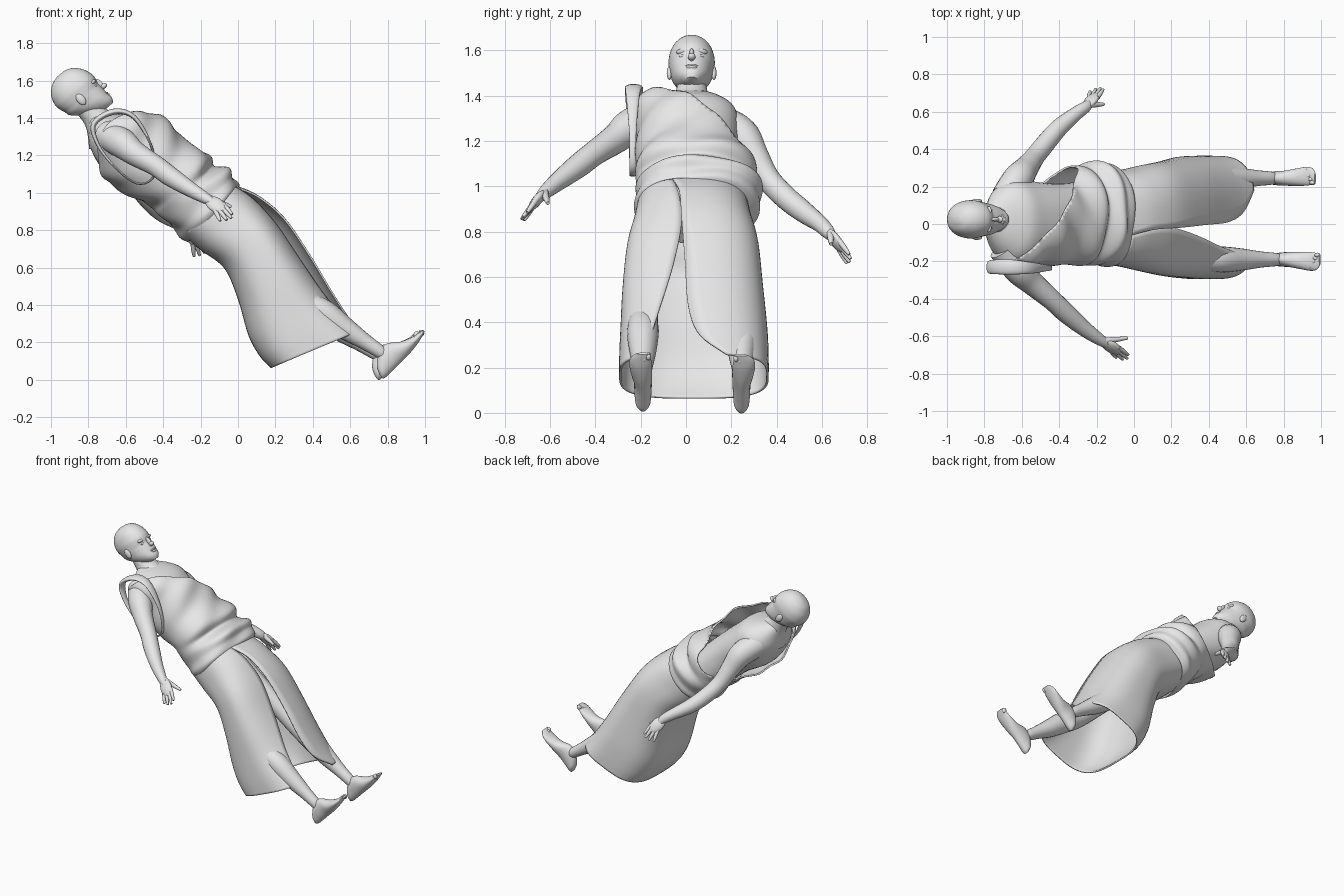
import bpy, bmesh, math
from mathutils import Vector as V, Matrix

if "Cube" in bpy.data.objects:
    bpy.data.objects.remove(bpy.data.objects["Cube"])

clay = bpy.data.materials.new("pale grey")
clay.diffuse_color = (0.8, 0.8, 0.8, 1)
clay.use_nodes = True
clay.node_tree.nodes["Principled BSDF"].inputs["Base Color"].default_value = clay.diffuse_color


def finish(name, bm, thick=0):
    bmesh.ops.recalc_face_normals(bm, faces=bm.faces)
    me = bpy.data.meshes.new(name)
    bm.to_mesh(me)
    bm.free()
    me.materials.append(clay)
    ob = bpy.data.objects.new(name, me)
    bpy.context.collection.objects.link(ob)
    for p in me.polygons:
        p.use_smooth = True
    if thick:
        m = ob.modifiers.new("thickness", 'SOLIDIFY')
        m.thickness, m.offset = thick, 0
    bpy.ops.object.select_all(action='DESELECT')
    ob.select_set(True)
    bpy.context.view_layer.objects.active = ob
    bpy.ops.object.shade_smooth_by_angle(angle=math.radians(50))
    return ob


def spline(keys, sub, closed=False):
    """Smooth interpolation through lists of numbers."""
    out, n = [], len(keys)
    pick = (lambda i: keys[i % n]) if closed else (lambda i: keys[max(0, min(n - 1, i))])
    for i in range(n if closed else n - 1):
        for s in range(sub):
            t = s / sub
            out.append([b + (c - a) * (t / 2) + (a * 2 - b * 5 + c * 4 - d) * (t * t / 2)
                        + (b * 3 - a - c * 3 + d) * (t ** 3 / 2)
                        for a, b, c, d in zip(pick(i - 1), pick(i), pick(i + 1), pick(i + 2))])
    if not closed:
        out.append(keys[-1])
    return out


def skin(rings, around=True, along=False, caps=True):
    bm = bmesh.new()
    vs = [[bm.verts.new(p) for p in r] for r in rings]
    n = len(vs[0])
    for i in range(len(vs) if along else len(vs) - 1):
        a, b = vs[i], vs[(i + 1) % len(vs)]
        for j in range(n if around else n - 1):
            k = (j + 1) % n
            bm.faces.new((a[j], a[k], b[k], b[j]))
    if caps and around and not along:
        bm.faces.new(vs[0])
        bm.faces.new(vs[-1])
    return bm


def power(v, e):
    return math.copysign(abs(v) ** e, v)


def loft(secs, n=40, sub=5, e=1.0, caps=True, slit=False):
    """Sections: back x, back z, front x, front z, centre y, half width
    (+ slit y pair, right panel flattening, roundness)."""
    rings = []
    for s in spline(secs, sub):
        c = V(((s[0] + s[2]) / 2, s[4], (s[1] + s[3]) / 2))
        a = V(((s[2] - s[0]) / 2, 0, (s[3] - s[1]) / 2))
        b = V((0, s[5], 0))
        t0, t1 = 0, 2 * math.pi * (n - 1) / n
        if slit:
            e = s[9]
            y = [max(-1, min(1, (v - s[4]) / s[5])) for v in s[6:8]]
            t0 = math.asin(power(y[1], 1 / e))
            t1 = 2 * math.pi + math.asin(power(y[0], 1 / e))
        ring = []
        for j in range(n):
            t = t0 + (t1 - t0) * j / (n - 1)
            f = s[8] if slit and t > math.pi and math.cos(t) > 0 else 1
            ring.append(c + a * f * power(math.cos(t), e) + b * power(math.sin(t), e))
        rings.append(ring)
    return skin(rings, around=not slit, caps=caps)


def tube(pts, n=20, sub=5, flat=1.0, closed=False):
    """Points: x, y, z, radius."""
    k = spline(pts, sub, closed)
    rings = []
    for i, p in enumerate(k):
        nxt = k[(i + 1) % len(k)] if closed else k[min(i + 1, len(k) - 1)]
        prv = k[i - 1] if closed or i else k[0]
        t = (V(nxt[:3]) - V(prv[:3])).normalized()
        a = t.cross(V((0, 1, 0))).normalized()
        b = t.cross(a)
        rings.append([V(p[:3]) + (a * math.cos(q) * flat + b * math.sin(q)) * p[3]
                      for q in (2 * math.pi * j / n for j in range(n))])
    return skin(rings, along=closed)


def blob(name, c, r, axes=Matrix.Identity(3)):
    bm = bmesh.new()
    bmesh.ops.create_uvsphere(bm, u_segments=20, v_segments=12, radius=1)
    for v in bm.verts:
        v.co = V(c) + axes @ V((v.co.x * r[0], v.co.y * r[1], v.co.z * r[2]))
    return finish(name, bm)


# Head, built in its own tilted frame: forward f, up h
N, U, HC = V((.76, 0, .65)), V((-.65, 0, .76)), V((-.865, .025, 1.537))
AX = Matrix((N, V((0, 1, 0)), U)).transposed()
def hp(f, y, h): return HC + N * f + U * h + V((0, y, 0))

head = []
for fb, ff, h, w in [(-.025, .025, .13, .018), (-.075, .07, .112, .06), (-.115, .108, .07, .09),
                     (-.13, .127, .02, .102), (-.125, .126, -.015, .1), (-.115, .119, -.04, .096),
                     (-.105, .122, -.07, .09), (-.06, .124, -.11, .078), (-.01, .127, -.145, .056),
                     (.06, .115, -.17, .028)]:
    b, f = hp(fb, 0, h), hp(ff, 0, h)
    head.append((b.x, b.z, f.x, f.z, HC.y, w))
finish("head", loft(head, e=.95))
finish("neck", tube([(-.85, .025, 1.50, .062), (-.79, .025, 1.44, .066), (-.745, .025, 1.385, .08),
                     (-.69, .02, 1.31, .13)]))
blob("nose_bridge", hp(.123, 0, -.05), (.018, .011, .036), AX)
blob("nose_tip", hp(.134, 0, -.07), (.02, .017, .014), AX)
blob("upper_lip", hp(.119, 0, -.109), (.011, .028, .007), AX)
blob("lower_lip", hp(.119, 0, -.12), (.011, .024, .008), AX)
for s, side in ((-1, "right"), (1, "left")):
    blob(side + "_brow", hp(.103, s * .038, -.016), (.018, .032, .012), AX)
    blob(side + "_eye", hp(.1, s * .037, -.04), (.012, .018, .008), AX)
    blob(side + "_ear", hp(-.005, s * .098, -.045), (.022, .012, .035), AX)

# Bare torso
finish("torso", loft([(-.80, 1.41, -.70, 1.425, .03, .06), (-.80, 1.33, -.63, 1.42, .02, .15),
                      (-.785, 1.23, -.54, 1.40, .01, .215), (-.70, 1.10, -.45, 1.33, .01, .22),
                      (-.53, 1.0, -.31, 1.21, .02, .195), (-.36, .86, -.16, 1.07, .03, .2),
                      (-.24, .75, -.06, .96, .03, .21)], e=.9))

# Wrapped upper cloth with a rolled waist, trimmed along one diagonal plane
bm = loft([(-.82, 1.30, -.63, 1.455, .0, .22), (-.80, 1.21, -.49, 1.435, .0, .235),
           (-.73, 1.09, -.38, 1.385, .02, .24), (-.60, 1.0, -.27, 1.265, .03, .245),
           (-.46, .93, -.155, 1.2, .045, .262), (-.42, .89, -.135, 1.135, .05, .26),
           (-.38, .85, -.05, 1.13, .055, .275), (-.33, .80, -.03, 1.085, .05, .265),
           (-.30, .765, .0, 1.045, .05, .272), (-.26, .745, -.01, 1.01, .04, .245)],
          n=90, sub=8, e=.92, caps=False)
for v in bm.verts:
    fold = math.sin(38 * (v.co.x * .62 - v.co.z * .5 + v.co.y * .45))
    c = V((v.co.x, .02, v.co.z))
    v.co += (v.co - c) * .02 * fold + N * .007 * fold
bmesh.ops.bisect_plane(bm, geom=bm.verts[:] + bm.edges[:] + bm.faces[:],
                       plane_co=(-.6, -.17, 1.42), plane_no=(-.116, .13, .088), clear_outer=True)
finish("upper_cloth", bm, .01)

# Loose loop of cloth around the right shoulder, wide at the top
finish("shoulder_loop", tube([(-.77, -.23, 1.37, .036), (-.66, -.23, 1.435, .04), (-.55, -.235, 1.40, .03),
                              (-.46, -.235, 1.24, .016), (-.45, -.235, 1.09, .014), (-.54, -.235, 1.05, .014),
                              (-.66, -.235, 1.14, .016), (-.75, -.235, 1.26, .024)],
                             closed=True, flat=.4))

# Skirt, slit down the front, right panel lying lower
finish("skirt", loft([(-.29, .78, -.01, 1.035, .03, .24, -.06, -.06, 1, .8),
                      (-.20, .70, .11, .98, .03, .255, -.03, -.03, .86, .8),
                      (-.07, .60, .245, .865, .03, .285, -.02, -.02, .74, .8),
                      (.005, .43, .38, .67, .03, .305, -.06, -.005, .76, .78),
                      (.06, .24, .50, .47, .035, .32, -.12, .01, .88, .74),
                      (.12, .13, .58, .345, .035, .325, -.16, .06, 1, .68),
                      (.18, .066, .645, .26, .035, .325, -.215, .18, 1.03, .62)],
                     n=64, slit=True), .01)
blob("thigh_bump", (.235, -.11, .72), (.09, .045, .03), Matrix.Rotation(math.radians(52), 3, 'Y'))

# Legs and feet
for side, y, dx, dz in (("right", -.19, 0, .008), ("left", .245, -.025, 0)):
    k = -1 if y < 0 else 1
    finish(side + "_leg", tube([(x + dx, y + o * k, z + dz, r) for x, o, z, r in [
        (-.08, -.06, .80, .06), (.12, -.04, .62, .06), (.33, -.005, .43, .062), (.46, 0, .35, .07),
        (.57, 0, .268, .06), (.68, 0, .195, .043), (.765, 0, .138, .034), (.795, 0, .105, .02)]]))
    finish(side + "_foot", loft([(a + dx, b + dz, c + dx, d + dz, y + o * k, w) for a, b, c, d, o, w in [
        (.775, -.002, .757, .02, 0, .016), (.792, .008, .742, .07, 0, .033), (.825, .04, .755, .145, 0, .038),
        (.865, .08, .795, .186, 0, .04), (.915, .13, .865, .195, .005, .046), (.96, .185, .925, .218, .01, .05),
        (.985, .225, .965, .242, .01, .045), (.998, .25, .99, .258, 0, .03)]], n=24))
    for i in range(5):
        blob(f"{side}_toe_{i + 1}", (.98 - .008 * i + dx, y + k * (-.024 + .018 * i), .242 - .009 * i + dz),
             (.016 - .001 * i, .0125 - .001 * i, .018))

# Arms and hands
arms = {
    "right": ([(-.70, -.13, 1.31, .08), (-.62, -.24, 1.265, .08), (-.55, -.31, 1.21, .066),
               (-.44, -.405, 1.145, .055), (-.365, -.475, 1.09, .053), (-.265, -.56, 1.025, .042),
               (-.18, -.62, .975, .031), (-.13, -.65, .945, .02)],
              (-.12, -.658, .937),
              [(-.03, -.70, .885), (-.035, -.72, .865), (-.06, -.725, .855), (-.095, -.715, .85)], (-.035, -.61, .925)),
    "left": ([(-.68, .14, 1.28, .085), (-.62, .24, 1.225, .082), (-.575, .30, 1.135, .065),
              (-.53, .36, 1.035, .054), (-.47, .435, .955, .052), (-.40, .515, .89, .048), (-.31, .59, .835, .037),
              (-.26, .625, .80, .031), (-.235, .65, .77, .02)],
             (-.23, .66, .76),
             [(-.165, .72, .70), (-.18, .727, .68), (-.205, .722, .665), (-.235, .71, .66)], (-.16, .64, .745))}
for side, (pts, palm, tips, thumb) in arms.items():
    finish(side + "_arm", tube(pts))
    wrist, pc = V(pts[-2][:3]), V(palm)
    d = (V(tips[1]) - wrist).normalized()
    w = V(tips[0]) - V(tips[3])
    w = (w - d * w.dot(d)).normalized()
    blob(side + "_palm", pc, (.068, .042, .021), Matrix((d, w, d.cross(w))).transposed())
    for i, tip in enumerate(tips):
        root = pc + d * .025 + w * (.029 - .019 * i)
        mid = root.lerp(V(tip), .55)
        finish(f"{side}_finger_{i + 1}", tube([(*root, .0125), (*mid, .0115), (*tip, .007)], n=10))
    root = wrist + d * .02 + w * .015
    finish(side + "_thumb", tube([(*root, .018), (*root.lerp(V(thumb), .55), .014), (*thumb, .008)], n=10))
